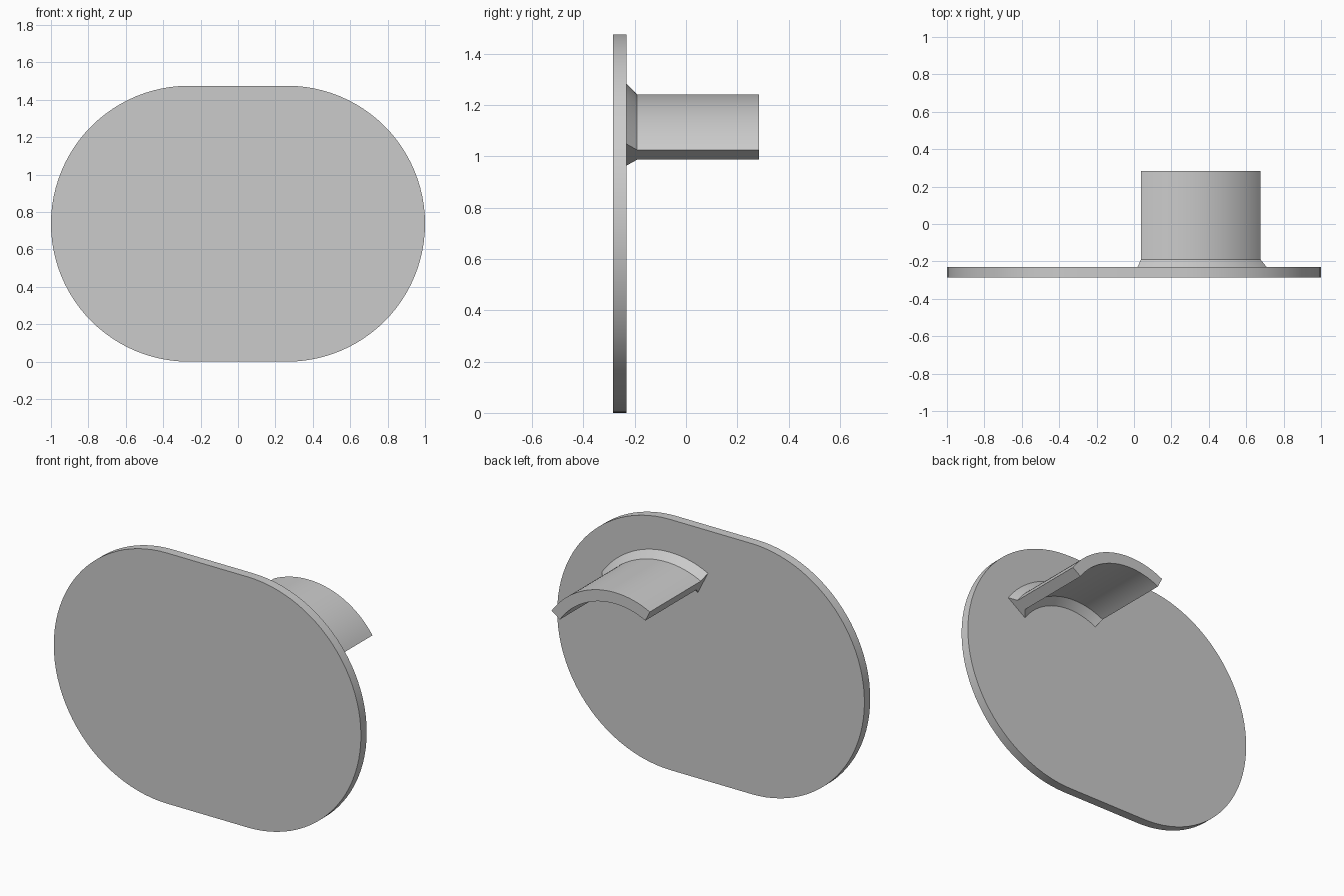
import bpy, bmesh
from math import sin, cos, pi, radians

cube = bpy.data.objects.get("Cube")
if cube:
    bpy.data.objects.remove(cube, do_unlink=True)

grey = bpy.data.materials.new("plain grey")
grey.use_nodes = True
grey.diffuse_color = (0.6, 0.6, 0.6, 1)
grey.node_tree.nodes["Principled BSDF"].inputs["Base Color"].default_value = (0.6, 0.6, 0.6, 1)

RADIUS = 0.7375          # rounded plate ends, also the plate's centre height
CENTRE_X = 1 - RADIUS    # shared centre of the plate end and the peg arc
FRONT, BACK, FLARE_END, TIP = -0.285, -0.231, -0.19, 0.284


def arc(cx, r, start, end, steps):
    """Points (x, z) on an arc, angles in degrees clockwise from straight up."""
    angles = [radians(start + (end - start) * i / steps) for i in range(steps + 1)]
    return [(cx + r * sin(a), RADIUS + r * cos(a)) for a in angles]


def loft(name, sections):
    """Skin closed (y, outline) sections and cap both ends."""
    bm = bmesh.new()
    rings = [[bm.verts.new((x, y, z)) for x, z in outline] for y, outline in sections]
    for a, b in zip(rings, rings[1:]):
        for i in range(len(a)):
            j = (i + 1) % len(a)
            bm.faces.new((a[i], a[j], b[j], b[i]))
    bm.faces.new(rings[0])
    bm.faces.new(rings[-1])
    bmesh.ops.recalc_face_normals(bm, faces=bm.faces)
    mesh = bpy.data.meshes.new(name)
    bm.to_mesh(mesh)
    bm.free()
    mesh.materials.append(grey)
    obj = bpy.data.objects.new(name, mesh)
    bpy.context.collection.objects.link(obj)
    bpy.ops.object.select_all(action='DESELECT')
    obj.select_set(True)
    bpy.context.view_layer.objects.active = obj
    bpy.ops.object.shade_smooth_by_angle(angle=radians(25))
    return obj


# Stadium-shaped plate
stadium = arc(CENTRE_X, RADIUS, 0, 180, 48) + arc(-CENTRE_X, RADIUS, 180, 360, 48)
loft("plate", [(FRONT, stadium), (BACK, stadium)])


# Curved peg, concentric with the plate end, flared where it meets the plate
def band(grow):
    outer = arc(CENTRE_X, 0.504 + grow, -26.6, 55.3, 32)
    inner = arc(CENTRE_X, 0.438 - grow, 55.3, -26.6, 32)
    return outer + inner


loft("curved_peg", [(BACK, band(0.04)), (FLARE_END, band(0)), (TIP, band(0))])
